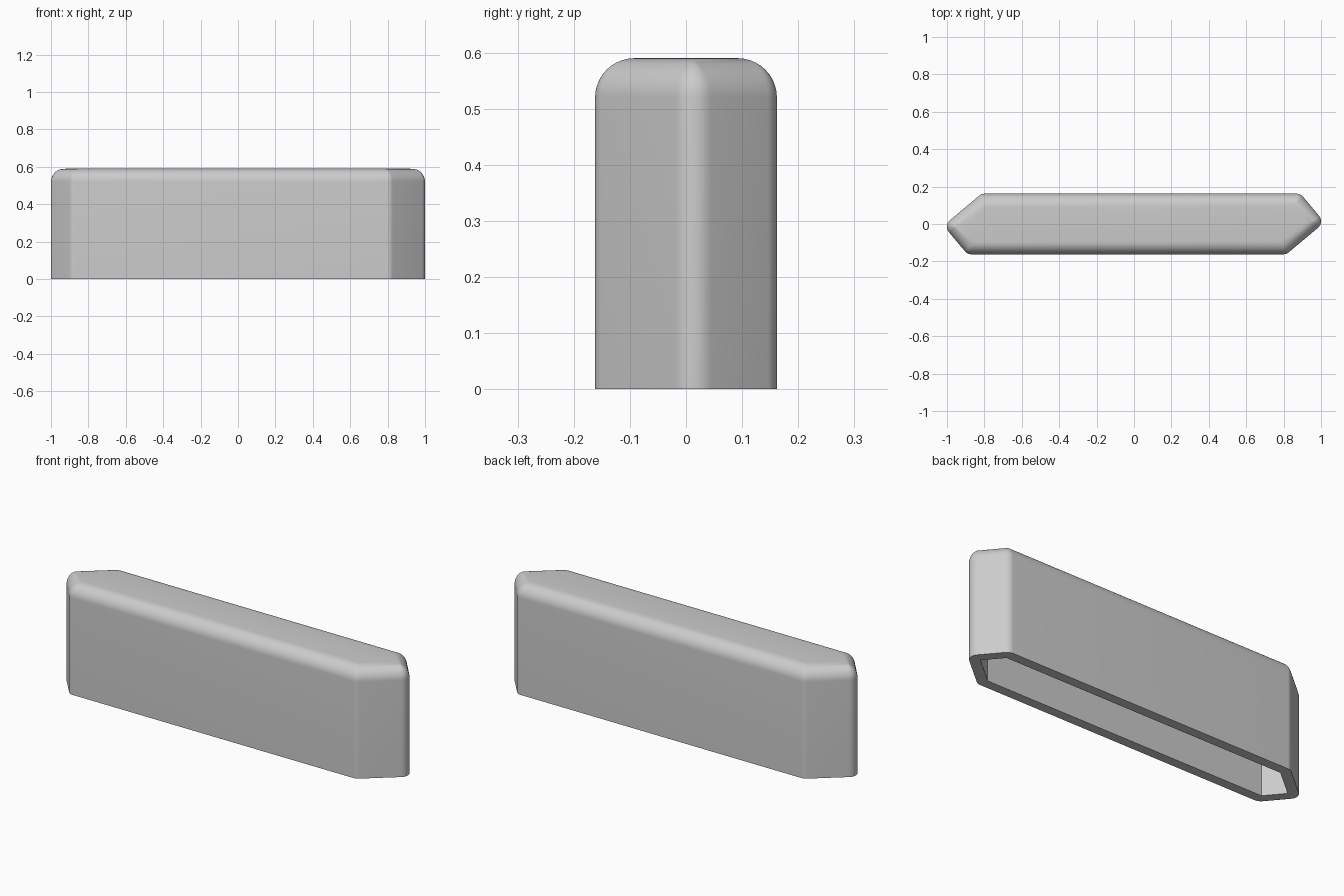
import bpy, bmesh
from mathutils import Vector
from math import sin, cos, pi, radians

if "Cube" in bpy.data.objects:
    bpy.data.objects.remove(bpy.data.objects["Cube"])

HEIGHT, WALL = 0.59, 0.052
CORNER_R, TOP_R = 0.046, 0.07
ARC, FILLET = 8, 10

# Plan outline with sharp corners: half the hexagon, repeated by a half turn
half = [Vector(p) for p in ((1.019, 0.009), (0.89, 0.162), (-0.815, 0.162))]
plan = half + [-p for p in half]


def normal(a, b):
    d = (b - a).normalized()
    return Vector((d.y, -d.x))


def outline(inset, radius):
    """Points of the plan moved inwards, with its corners rounded."""
    points = []
    for i, corner in enumerate(plan):
        n1 = normal(plan[i - 1], corner)
        n2 = normal(corner, plan[(i + 1) % len(plan)])
        centre = corner - (inset + radius) * (n1 + n2) / (1 + n1.dot(n2))
        turn = n1.angle(n2)
        for k in range(ARC + 1):
            a = turn * k / ARC
            # Turn the first normal counter-clockwise towards the second
            n = Vector((n1.x * cos(a) - n1.y * sin(a), n1.x * sin(a) + n1.y * cos(a)))
            points.append(centre + radius * n)
    return points


# Layers from the cavity ceiling, down, round the rim and up the outside
layers = [(WALL, 0, HEIGHT - WALL), (WALL, 0, 0), (0, CORNER_R, 0)]
for k in range(FILLET + 1):
    a = pi / 2 * k / FILLET
    inset = TOP_R * (1 - cos(a))
    layers.append((inset, max(CORNER_R - inset, 0), HEIGHT - TOP_R + TOP_R * sin(a)))

bm = bmesh.new()
rings = [[bm.verts.new((p.x, p.y, z)) for p in outline(inset, r)]
         for inset, r, z in layers]
for low, high in zip(rings, rings[1:]):
    for i in range(len(low)):
        bm.faces.new((low[i - 1], low[i], high[i], high[i - 1]))
bm.faces.new(rings[0])
bm.faces.new(rings[-1])
bmesh.ops.remove_doubles(bm, verts=bm.verts, dist=1e-5)
bmesh.ops.recalc_face_normals(bm, faces=bm.faces)

mesh = bpy.data.meshes.new("hollow_cover")
bm.to_mesh(mesh)
bm.free()
cover = bpy.data.objects.new("hollow_cover", mesh)
bpy.context.collection.objects.link(cover)

# Plain grey
grey = bpy.data.materials.new("light_grey")
grey.use_nodes = True
grey.diffuse_color = (0.6, 0.6, 0.6, 1)
grey.node_tree.nodes["Principled BSDF"].inputs["Base Color"].default_value = (0.6, 0.6, 0.6, 1)
mesh.materials.append(grey)

# Smooth fillets, crisp rim and cavity
bpy.ops.object.select_all(action="DESELECT")
cover.select_set(True)
bpy.context.view_layer.objects.active = cover
bpy.ops.object.shade_smooth_by_angle(angle=radians(30))
